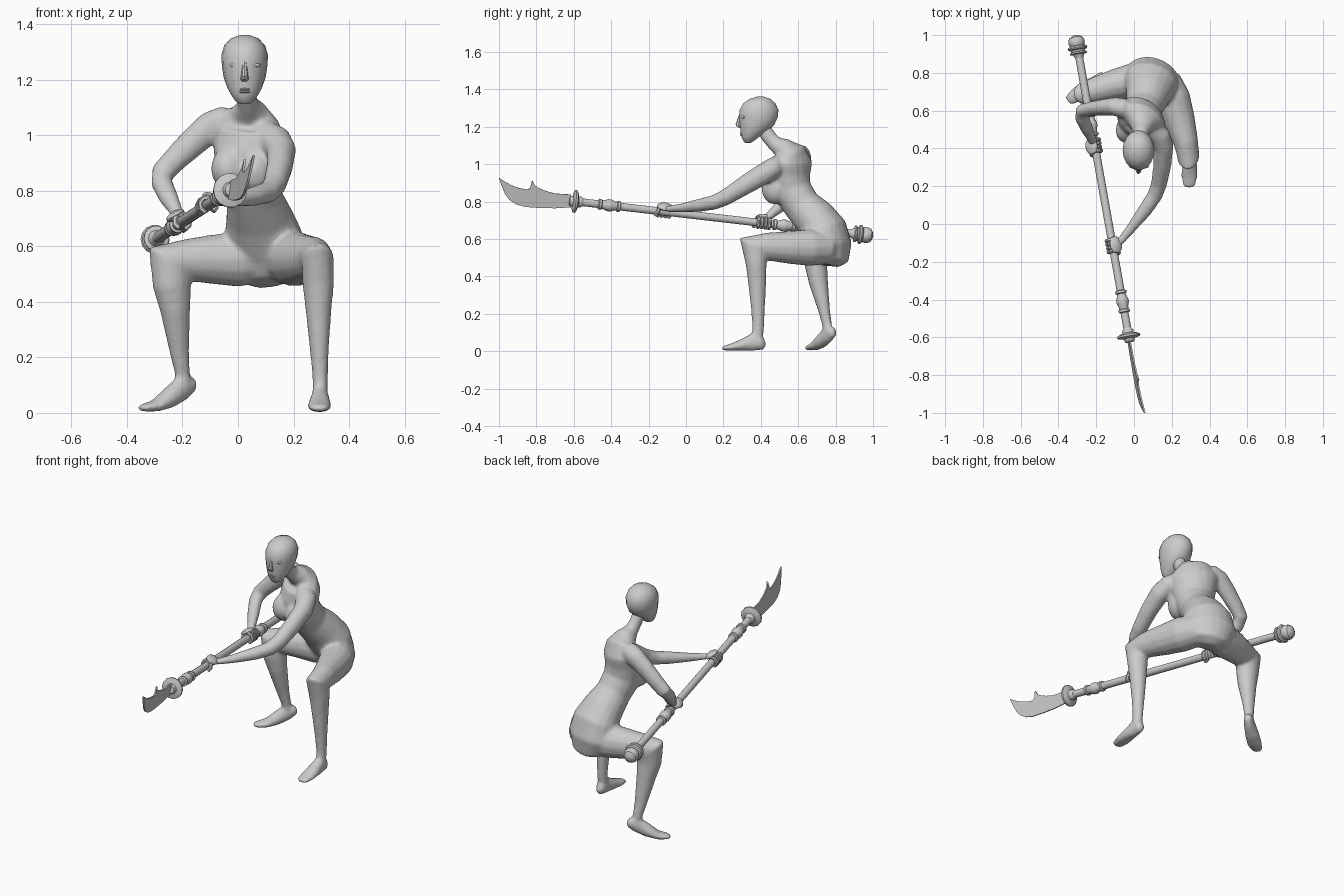
import bpy, bmesh, math
from mathutils import Vector, Matrix


def finish(name, bm, angle=32):
    bmesh.ops.recalc_face_normals(bm, faces=bm.faces)
    me = bpy.data.meshes.new(name)
    bm.to_mesh(me)
    bm.free()
    for p in me.polygons:
        p.use_smooth = True
    me.set_sharp_from_angle(angle=math.radians(angle))
    ob = bpy.data.objects.new(name, me)
    bpy.context.collection.objects.link(ob)
    return ob


def loft(name, rings, twist=0, n=14, axis=None, bm=None):
    """Skin elliptical rings (x, y, z, width, depth, optional twist) along a path."""
    own = bm is None
    bm = bm or bmesh.new()
    P = [Vector(r[:3]) for r in rings]
    loops = []
    for i, r in enumerate(rings):
        fwd = (P[min(i + 1, len(P) - 1)] - P[i])
        back = (P[i] - P[max(i - 1, 0)])
        t = axis or (fwd.normalized() + back.normalized()).normalized()
        a = math.radians(r[5] if len(r) > 5 else twist)
        w = Vector((math.cos(a), math.sin(a), 0))
        w = (w - t * w.dot(t)).normalized()
        h = t.cross(w)
        loops.append([bm.verts.new(P[i] + w * r[3] * math.cos(k * math.tau / n)
                                   + h * r[4] * math.sin(k * math.tau / n)) for k in range(n)])
    for a, b in zip(loops, loops[1:]):
        for k in range(n):
            j = (k + 1) % n
            bm.faces.new((a[k], a[j], b[j], b[k]))
    bm.faces.new(loops[0][::-1])
    bm.faces.new(loops[-1])
    return finish(name, bm) if own else None


def ball(name, centre, radii, turn=0, bm=None):
    own = bm is None
    bm = bm or bmesh.new()
    m = Matrix.Translation(centre) @ Matrix.Rotation(math.radians(turn), 4, 'Z') @ Matrix.Diagonal((*radii, 1))
    bmesh.ops.create_uvsphere(bm, u_segments=14, v_segments=9, radius=1, matrix=m)
    return finish(name, bm) if own else None


# Body: all limbs are lofted into one mesh, then fused by a voxel remesh
body = bmesh.new()
# Torso and neck: leaning forward, shoulders twisted against the hips
loft("torso", [
    (.11, .775, .458, .05, .04, -20), (.108, .78, .485, .11, .085, -20),
    (.10, .775, .56, .148, .108, -20), (.09, .745, .64, .144, .120, -20),
    (.075, .69, .71, .12, .112, -20), (.056, .62, .78, .098, .1, -25),
    (.035, .567, .86, .108, .105, -32), (.03, .55, .94, .126, .108, -36),
    (.04, .56, 1.01, .14, .1, -36), (.045, .555, 1.055, .115, .08, -36),
    (.042, .52, 1.085, .065, .058, -20), (.036, .475, 1.11, .038, .042, -5),
    (.03, .44, 1.15, .034, .04, 0), (.027, .41, 1.2, .034, .04, 0)], n=18, bm=body)
ball("bust", (-.022, .51, .88), (.072, .088, .085), -30, body)
ball("bust", (.072, .475, .87), (.062, .075, .085), -30, body)

# Left leg reaches forward, right leg is spread sideways
loft("left_leg", [
    (.14, .79, .555, .05, .05), (.165, .75, .555, .088, .09), (.205, .66, .555, .096, .1),
    (.24, .55, .555, .084, .088), (.275, .43, .56, .066, .075), (.287, .36, .552, .059, .092),
    (.289, .375, .47, .058, .057), (.29, .38, .38, .048, .05), (.293, .385, .22, .034, .037),
    (.296, .386, .13, .028, .032), (.296, .38, .06, .028, .031)], bm=body)
loft("right_leg", [
    (.1, .78, .57, .05, .05), (.055, .772, .555, .09, .09), (0, .76, .553, .093, .1),
    (-.1, .738, .553, .083, .089), (-.19, .712, .55, .072, .076), (-.247, .695, .54, .066, .094),
    (-.238, .695, .46, .06, .07), (-.226, .708, .37, .052, .055), (-.211, .738, .22, .032, .036),
    (-.2, .755, .14, .026, .028), (-.198, .757, .09, .025, .029)], twist=-77, bm=body)
loft("left_foot", [
    (.297, .424, .05, .014, .02), (.297, .41, .046, .028, .038), (.296, .36, .05, .033, .049),
    (.294, .3, .034, .041, .032), (.293, .25, .023, .044, .021), (.292, .21, .018, .037, .014),
    (.292, .19, .016, .024, .009)], n=12, bm=body)
loft("right_foot", [
    (-.156, .792, .108, .013, .018), (-.166, .785, .105, .025, .031), (-.2, .757, .09, .031, .046),
    (-.25, .722, .052, .04, .037), (-.295, .69, .026, .043, .022), (-.335, .662, .019, .035, .015),
    (-.352, .65, .017, .022, .01)], twist=-53, n=12, bm=body)

# Arms bend toward the two grips
loft("right_arm", [
    (.01, .58, 1.035, .045, .045), (-.055, .613, 1.05, .054, .056), (-.1, .622, 1.03, .05, .057),
    (-.16, .618, .977, .044, .053), (-.225, .61, .915, .04, .046), (-.27, .6, .867, .038, .044),
    (-.275, .562, .829, .036, .04), (-.252, .51, .78, .034, .036), (-.226, .455, .732, .024, .026),
    (-.216, .43, .708, .022, .024)], twist=90, n=12, bm=body)
loft("left_arm", [
    (.09, .51, 1.01, .05, .05), (.135, .465, .98, .06, .056), (.156, .41, .945, .054, .058),
    (.15, .31, .885, .048, .052), (.132, .21, .822, .043, .044), (.11, .15, .796, .041, .04),
    (.06, .075, .781, .038, .036), (-.015, -.022, .767, .027, .025),
    (-.06, -.078, .762, .022, .019), (-.085, -.105, .76, .02, .016)], n=12, bm=body)
body = finish("body", body)
mod = body.modifiers.new("fuse", 'REMESH')
mod.mode, mod.voxel_size, mod.use_smooth_shade = 'VOXEL', .009, True
mod = body.modifiers.new("soften", 'SMOOTH')
mod.factor, mod.iterations = .5, 8

# Head: (height, front, back, half width)
head = [(1.113, .318, .345, .016), (1.122, .308, .36, .032), (1.145, .296, .39, .048),
        (1.17, .291, .43, .062), (1.21, .287, .473, .076), (1.25, .284, .492, .082),
        (1.29, .285, .496, .084), (1.325, .305, .48, .073), (1.349, .338, .454, .05),
        (1.362, .38, .415, .015)]
loft("head", [(.024, (f + b) / 2, z, w, (b - f) / 2) for z, f, b, w in head],
     n=18, axis=Vector((0, 0, 1)))
loft("nose", [(.024, .294, 1.27, .007, .008), (.024, .288, 1.245, .009, .012),
              (.024, .281, 1.214, .013, .016), (.024, .285, 1.203, .015, .014),
              (.024, .293, 1.194, .01, .007)], n=8, axis=Vector((0, 0, 1)))
for side, sx in (("right", -1), ("left", 1)):
    ball("eye_" + side, (.026 + sx * .038, .307, 1.252), (.018, .012, .008), sx * 22)
for part, z in (("upper_lip", 1.166), ("lower_lip", 1.157)):
    ball(part, (.024, .3, z), (.021, .011, .006))

# Polearm: turned along one straight axis
start, end = Vector((-.311, 1.0, .617)), Vector((-.027, -.6, .802))
d = (end - start).normalized()
u = d.cross(Vector((0, 0, 1))).normalized()
if u.x < 0:
    u = -u
v = Vector((0, 0, 1)) - d * d.z
v.normalize()


def turned(name, profile):
    return loft(name, [(*(start + d * s), r, r) for s, r in profile], n=14, axis=d)


turned("shaft", [(.09, .021), (1.64, .021)])
turned("pommel", [(0, .006), (.004, .02), (.014, .036), (.03, .043), (.046, .043), (.058, .038), (.062, .048),
                  (.07, .053), (.078, .048), (.082, .038), (.09, .038), (.094, .046), (.101, .046),
                  (.105, .03), (.125, .021)])
for part, s in (("rear_knob", .43), ("front_knob", 1.385)):
    turned(part, [(s + a, r) for a, r in (
        (-.004, .021), (0, .03), (.012, .03), (.016, .024), (.03, .026), (.048, .033),
        (.064, .033), (.082, .026), (.098, .024), (.102, .03), (.114, .03), (.118, .021))])
turned("guard", [(1.585, .022), (1.6, .03), (1.612, .03), (1.618, .05), (1.624, .062), (1.634, .062),
                 (1.638, .05), (1.642, .03), (1.66, .024)])

# Blade: curved edge below, hooked spike on the back
outline = [(-.615, .77), (-.70, .765), (-.79, .767), (-.86, .772), (-.91, .786), (-.945, .81),
           (-.967, .84), (-.983, .88), (-1.0, .928), (-.965, .905), (-.93, .886), (-.89, .872),
           (-.85, .864), (-.833, .872), (-.822, .914), (-.808, .886), (-.785, .872),
           (-.75, .857), (-.70, .843), (-.615, .838)]
bm = bmesh.new()
bm.faces.new([bm.verts.new((-.03 + .17 * (-.6 - y) + .15 * (z - .8), y, z)) for y, z in outline])
blade = finish("blade", bm)
blade.data.polygons[0].use_smooth = False
mod = blade.modifiers.new("thickness", 'SOLIDIFY')
mod.thickness, mod.offset = .008, 0


# Hands: palm, four curled fingers and a thumb around the shaft
def hand(name, s, side):
    c = start + d * s
    bm = bmesh.new()

    def at(off, ang, r):
        a = math.radians(ang)
        return c + d * off + u * side * r * math.cos(a) + v * r * math.sin(a)

    for i in range(4):
        off = (i - 1.5) * .02
        loft(name, [(*at(off, 50 + k * 40, .028), .0105, .0105) for k in range(6)], twist=80, n=7, bm=bm)
    loft(name, [(*at(.03 + .006 * k, 60 - k * 40, .028), .011, .011) for k in range(4)], twist=80, n=7, bm=bm)
    basis = Matrix((d, (u * side * .5 + v * .87), (u * side * .87 - v * .5))).transposed().to_4x4()
    m = Matrix.Translation(at(0, 55, .032)) @ basis @ Matrix.Diagonal((.046, .017, .036, 1))
    bmesh.ops.create_uvsphere(bm, u_segments=12, v_segments=8, radius=1, matrix=m)
    return finish(name, bm)


hand("right_hand", .6, -1)
hand("left_hand", 1.14, 1)
